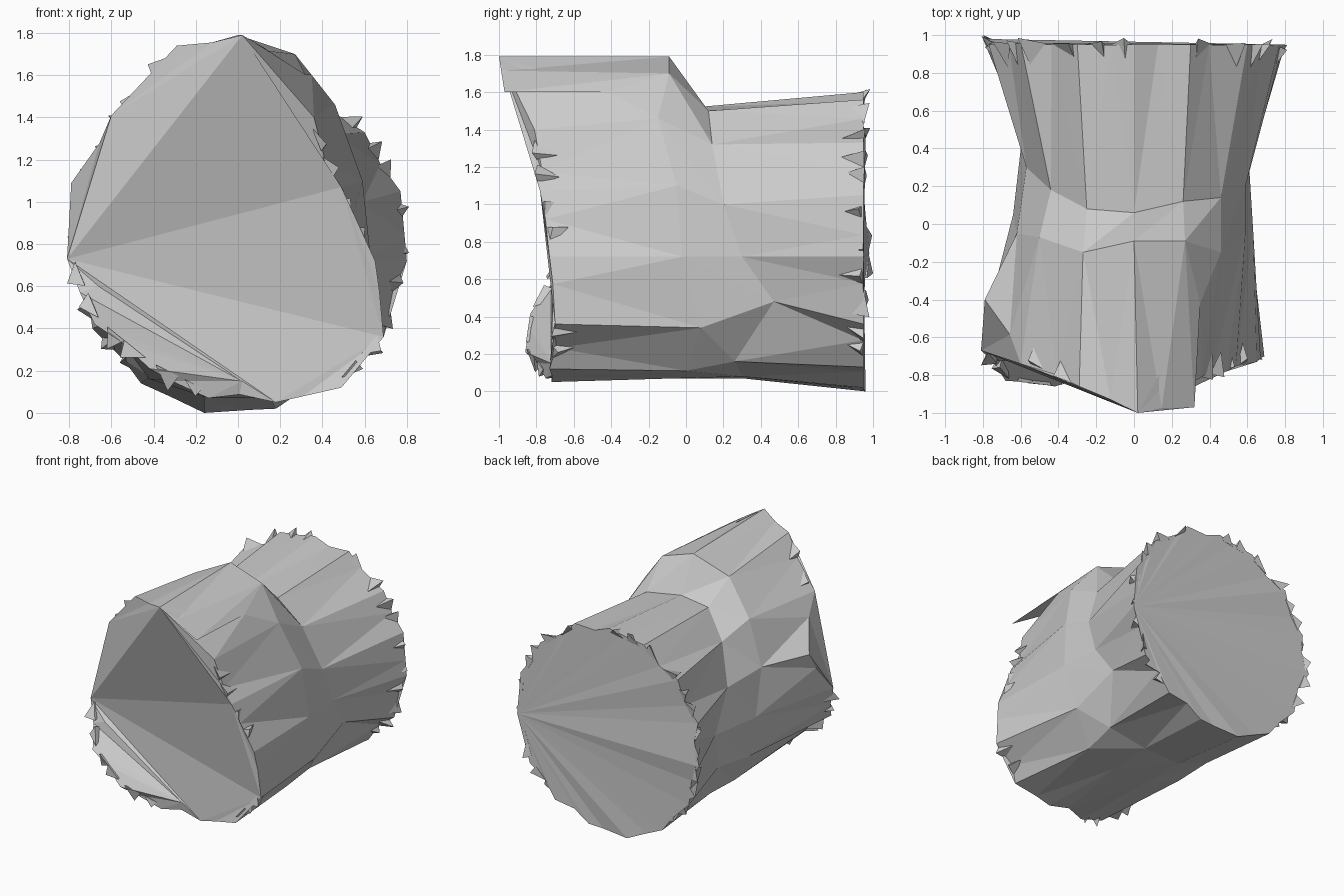
import bpy, bmesh, random
from mathutils import Vector

if "Cube" in bpy.data.objects:
    bpy.data.objects.remove(bpy.data.objects["Cube"])

random.seed(4)

# Cross-sections along the log, clockwise from the top: (x, y, z)
front = [(.02, -1, 1.79), (.32, -.97, 1.6), (.36, -.81, 1.4), (.49, -.78, 1.07), (.65, -.73, .72),
         (.69, -.7, .36), (.49, -.73, .12), (.18, -.72, .05), (-.14, -.75, .07), (-.42, -.86, .21),
         (-.68, -.83, .42), (-.81, -.67, .73), (-.79, -.4, 1.09), (-.6, -.74, 1.41), (-.29, -.86, 1.74)]
waist_front = [(0, -.09, 1.79), (.27, -.09, 1.70), (.46, -.15, 1.46), (.59, -.05, 1.1), (.63, -.02, .72),
               (.6, .08, .34), (.42, 0, .11), (.14, -.05, .07), (-.17, -.05, .08), (-.42, 0, .16),
               (-.57, .05, .4), (-.64, .05, .73), (-.62, -.05, 1.08), (-.5, -.07, 1.42), (-.27, -.15, 1.66)]
waist_back = [(0, .06, 1.52), (.26, .12, 1.5), (.46, .14, 1.32), (.59, .2, 1.0), (.61, .3, .72),
              (.59, .47, .48), (.44, .26, .16), (.15, .3, .08), (-.16, .3, .07), (-.42, .3, .17),
              (-.56, .4, .45), (-.59, .48, .74), (-.57, .3, 1.04), (-.44, .18, 1.32), (-.25, .08, 1.5)]
back = [(0, .95, 1.6), (.3, .95, 1.56), (.6, .95, 1.33), (.77, .95, 1.05), (.8, .95, .72),
        (.69, .95, .36), (.47, .95, .13), (.18, .95, .02), (-.16, .96, 0), (-.46, .95, .14),
        (-.69, .95, .4), (-.8, .98, .74), (-.77, .95, 1.06), (-.6, .96, 1.36), (-.3, .95, 1.55)]
N = len(front)


def finish(bm, name):
    bmesh.ops.recalc_face_normals(bm, faces=bm.faces[:])
    mesh = bpy.data.meshes.new(name)
    bm.to_mesh(mesh)
    bm.free()
    obj = bpy.data.objects.new(name, mesh)
    bpy.context.collection.objects.link(obj)


def ragged(ring, depth):
    """One chipped point on each rim segment, set slightly inward and along y."""
    points = []
    for i in range(N):
        a, b = Vector(ring[i]), Vector(ring[(i + 1) % N])
        p = a.lerp(b, random.uniform(.35, .65))
        inward = Vector((-p.x, 0, .8 - p.z)).normalized()
        points.append(p + inward * random.uniform(-.01, .04) + Vector((0, depth * random.random(), 0)))
    return points


def fan(bm, hub, loop):
    for a, c in zip(loop, loop[1:]):
        bm.faces.new((hub, a, c))


# Log body: three bands of bark
front_chips = ragged(front, .03)
front_chips[1] = Vector((.35, -.42, 1.6))     # deep split under the top plank
bm = bmesh.new()
f, wf, wb, b = [[bm.verts.new(p) for p in r] for r in (front, waist_front, waist_back, back)]
fc = [bm.verts.new(p) for p in front_chips]
bc = [bm.verts.new(p) for p in ragged(back, -.01)]
for i in range(N):
    j = (i + 1) % N
    fan(bm, fc[i], [f[i], wf[i], wf[j], f[j]])
    fan(bm, wf[i], [wf[j], wb[j], wb[i]])
    fan(bm, bc[i], [b[i], wb[i], wb[j], b[j]])

# Broken front end: large facets, with a slab splitting off at lower left
crack_a = bm.verts.new((-.66, -.71, .6))
crack_b = bm.verts.new((.02, -.72, .15))
fan(bm, f[0], [fc[0], f[1], fc[1], f[2], fc[2], f[3], f[11]])
fan(bm, f[11], [f[3], f[5], f[7], crack_b, crack_a])
for k in (3, 5):
    fan(bm, f[k], [fc[k], f[k + 1], fc[k + 1], f[k + 2]])
fan(bm, crack_b, [f[7], fc[7], f[8], fc[8], f[9], fc[9], f[10], fc[10], crack_a])
bm.faces.new((fc[10], f[11], crack_a))
fan(bm, f[11], [fc[11], f[12], fc[12], f[13]])
fan(bm, f[11], [f[13], f[0]])
fan(bm, f[13], [fc[13], f[14], fc[14], f[0]])

# Sawn back end
loop = [v for pair in zip(b, bc) for v in pair]
loop = loop[8:] + loop[:8]
fan(bm, loop[0], loop[1:])
finish(bm, "log_body")


# Splinters: pointed slivers lifting off the bark round each broken rim
def splinters(name, ring, inner, skip):
    bm = bmesh.new()
    for i in range(N):
        if i in skip:
            continue
        a, c = Vector(ring[i]), Vector(ring[(i + 1) % N])
        for t in (random.uniform(.02, .15), random.uniform(.5, .6)):
            p, q = a.lerp(c, t), a.lerp(c, t + random.uniform(.3, .4))
            mid = p.lerp(q, random.random())
            out = Vector((mid.x, 0, mid.z - .8)).normalized()
            root = mid + (Vector(inner[i]) - a).normalized() * random.uniform(.09, .16) - out * .02
            tip = mid + out * random.uniform(.01, .06)
            tip.y += random.uniform(-.03, .04)
            tip = Vector((max(-.81, min(.81, tip.x)), max(-1, min(1, tip.y)), max(0, tip.z)))
            vs = [bm.verts.new(v) for v in (p - out * .03, q - out * .03, root, tip)]
            for x, y, z in ((0, 1, 2), (0, 1, 3), (1, 2, 3), (2, 0, 3)):
                bm.faces.new((vs[x], vs[y], vs[z]))
    finish(bm, name)


splinters("front_splinters", front, waist_front, (0, 1, 4, 6, 7, 11, 12, 14))
splinters("back_splinters", back, waist_back, (0, 6, 7, 8))
